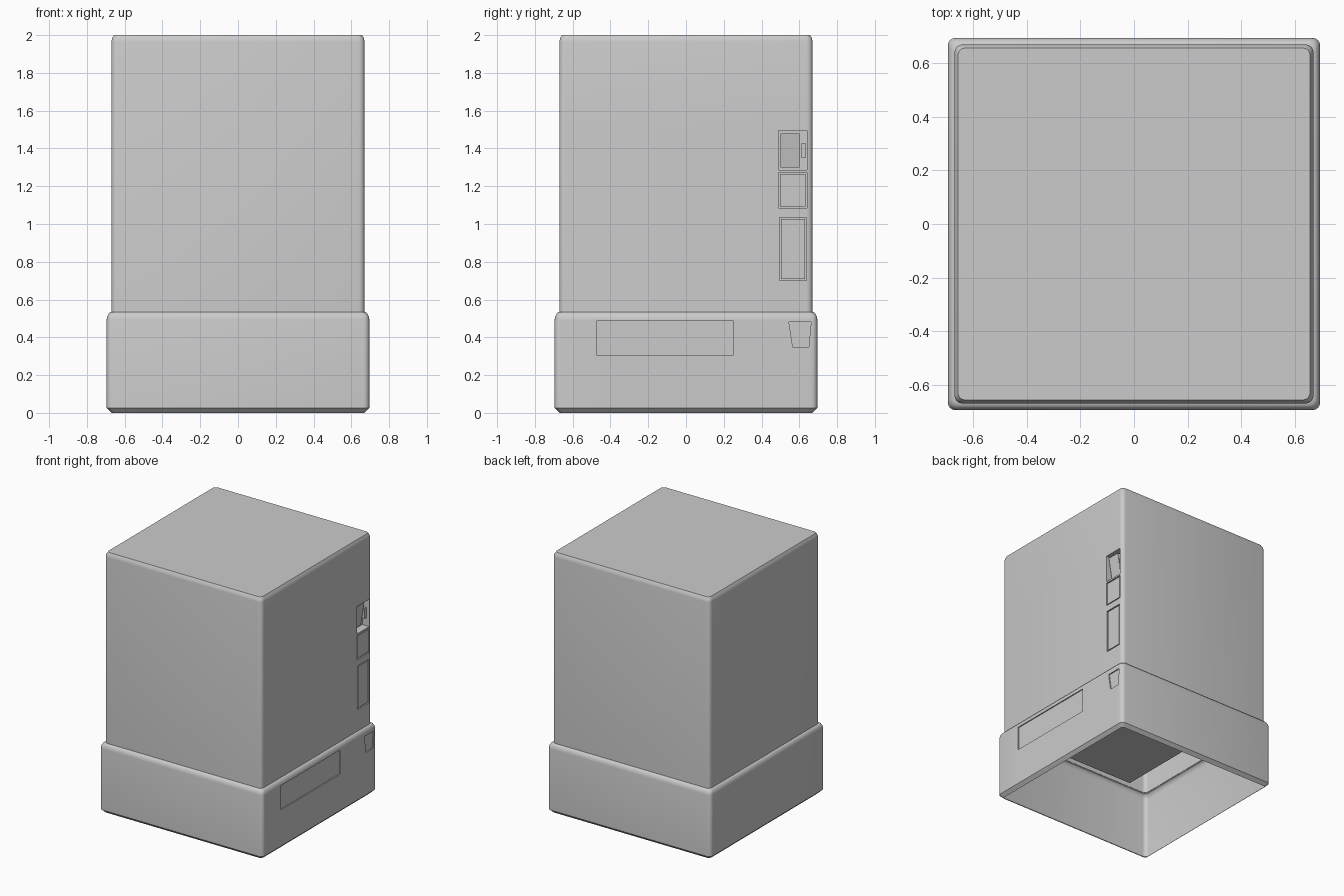
import bpy, bmesh, math
from mathutils import Vector

if "Cube" in bpy.data.objects:
    bpy.data.objects.remove(bpy.data.objects["Cube"])


def ring(bm, half, z, r, seg=4):
    """Rounded-square ring of vertices."""
    verts = []
    for k, (sx, sy) in enumerate([(1, 1), (-1, 1), (-1, -1), (1, -1)]):
        for i in range(seg + 1):
            a = math.pi / 2 * (k + i / seg)
            verts.append(bm.verts.new((sx * (half - r) + r * math.cos(a),
                                       sy * (half - r) + r * math.sin(a), z)))
    return verts


def loft(profile, cap_top=False):
    """Shell lofted through (half width, height, corner radius) rings."""
    bm = bmesh.new()
    rings = [ring(bm, *p) for p in profile]
    for a, b in zip(rings, rings[1:]):
        n = len(a)
        for i in range(n):
            j = (i + 1) % n
            bm.faces.new((a[i], a[j], b[j], b[i]))
    if cap_top:
        bm.faces.new(rings[-1])
    bm.normal_update()
    return bm


def region(bm, half, poly):
    """Cut a convex (y, z) polygon into the +x wall and return its faces."""
    mid = Vector((sum(p[0] for p in poly), sum(p[1] for p in poly))) / len(poly)
    planes = []
    for i, p in enumerate(poly):
        q = poly[(i + 1) % len(poly)]
        n = Vector((0, q[1] - p[1], p[0] - q[0])).normalized()
        co = Vector((half, p[0], p[1]))
        if (Vector((half, mid.x, mid.y)) - co).dot(n) > 0:
            n = -n
        planes.append((co, n))

    def wall():
        return [f for f in bm.faces
                if all(abs(v.co.x - half) < 1e-4 for v in f.verts)]

    for co, n in planes:
        fs = wall()
        es = list({e for f in fs for e in f.edges})
        vs = list({v for f in fs for v in f.verts})
        bmesh.ops.bisect_plane(bm, geom=vs + es + fs, dist=1e-5,
                               plane_co=co, plane_no=n)
    bm.normal_update()
    return [f for f in wall() if all(
        (f.calc_center_median() - co).dot(n) < -1e-4 for co, n in planes)]


def inset(bm, faces, thickness, depth):
    bmesh.ops.inset_region(bm, faces=faces, thickness=thickness, depth=depth,
                           use_even_offset=True, use_boundary=True)
    bm.normal_update()


def rect(y0, y1, z0, z1):
    return [(y0, z0), (y1, z0), (y1, z1), (y0, z1)]


def finish(bm, name, smooth=True):
    me = bpy.data.meshes.new(name)
    bm.to_mesh(me)
    bm.free()
    ob = bpy.data.objects.new(name, me)
    bpy.context.collection.objects.link(ob)
    if smooth:
        bpy.ops.object.select_all(action='DESELECT')
        ob.select_set(True)
        bpy.context.view_layer.objects.active = ob
        bpy.ops.object.shade_smooth_by_angle(angle=math.radians(30))
    return ob


def prism(name, outline, y0, y1):
    """Solid with an (x, z) outline extruded along y."""
    bm = bmesh.new()
    f = bm.faces.new([bm.verts.new((x, y0, z)) for x, z in outline])
    ext = bmesh.ops.extrude_face_region(bm, geom=[f])['geom']
    bmesh.ops.translate(bm, vec=(0, y1 - y0, 0),
                        verts=[v for v in ext if isinstance(v, bmesh.types.BMVert)])
    bmesh.ops.recalc_face_normals(bm, faces=bm.faces)
    return finish(bm, name, False)


# Base skirt, open underneath, with shallow label and tab recesses
B = 0.695
base = loft([(0.67, 0, 0.02), (B, 0.025, 0.03), (B, 0.495, 0.03),
             (0.692, 0.512, 0.03), (0.685, 0.526, 0.03),
             (0.677, 0.533, 0.03), (0.668, 0.535, 0.03)])
for poly in (rect(-0.47, 0.25, 0.305, 0.49),
             [(0.565, 0.35), (0.65, 0.35), (0.662, 0.48), (0.545, 0.48)]):
    inset(base, region(base, B, poly), 0, -0.008)
finish(base, "base_skirt")

# Upper body with payment panels on the right wall
W = 0.67
body = loft([(W, 0.53, 0.03), (W, 1.965, 0.03), (0.667, 1.982, 0.03),
             (0.657, 2.0, 0.028)], cap_top=True)
inset(body, region(body, W, rect(0.49, 0.64, 1.285, 1.495)), 0, -0.06)
for r in (rect(0.49, 0.64, 1.085, 1.272), rect(0.495, 0.637, 0.70, 1.035)):
    faces = region(body, W, r)
    inset(body, faces, 0, -0.01)
    inset(body, faces, 0.008, 0)
    inset(body, faces, 0, 0.008)
finish(body, "upper_body")

# Sloped flap and small lever inside the pocket
prism("pocket_flap", [(0.61, 1.30), (0.625, 1.30), (0.655, 1.48), (0.61, 1.48)],
      0.50, 0.60)
prism("pocket_lever", [(0.61, 1.35), (0.65, 1.35), (0.65, 1.43), (0.61, 1.43)],
      0.612, 0.632)

# Inner floor plate seen from below
prism("inner_floor", [(-0.48, 0.53), (0.66, 0.53), (0.66, 0.54), (-0.48, 0.54)],
      -0.62, 0.66)
